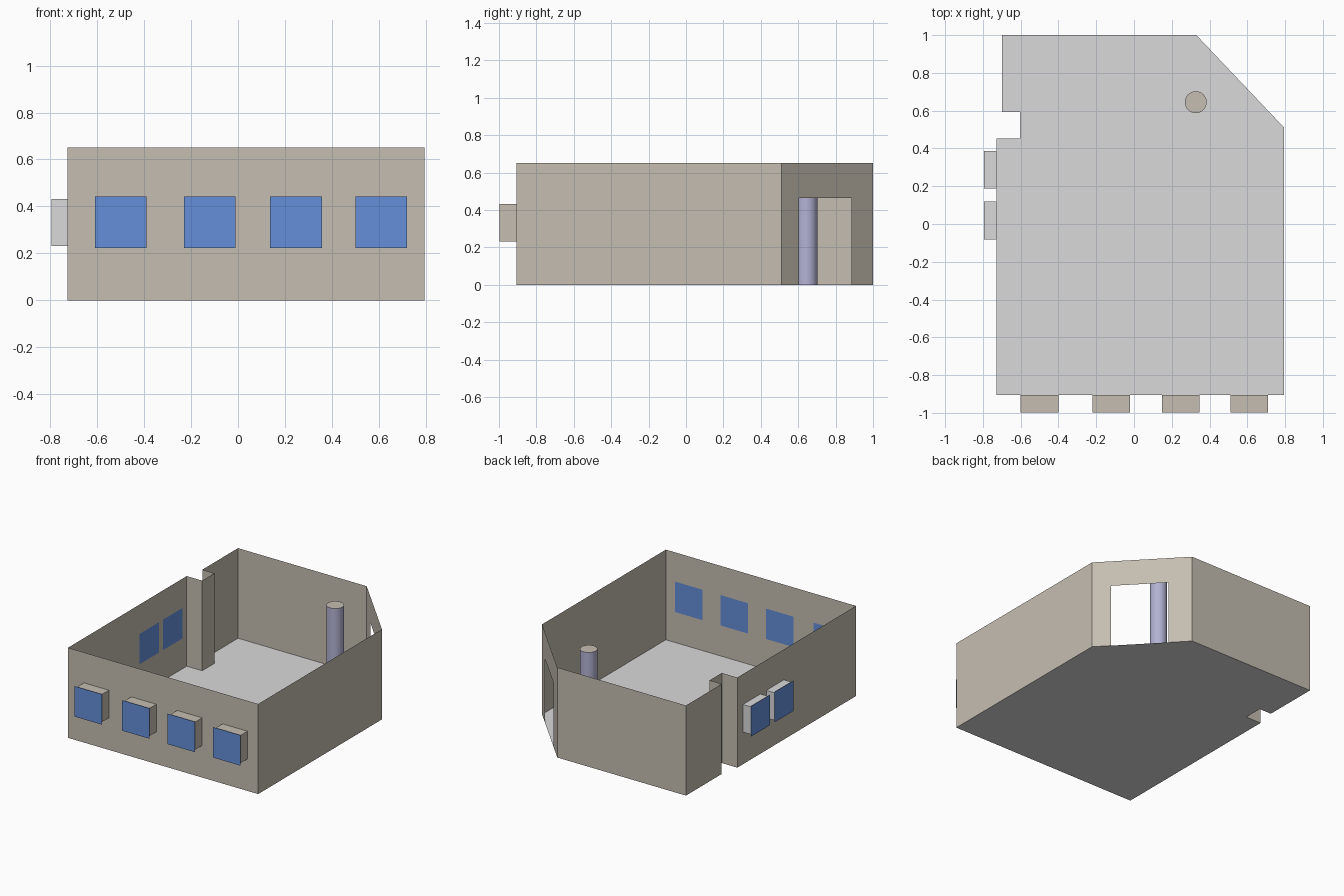
import bpy, bmesh, math
from mathutils import Vector, Matrix

if "Cube" in bpy.data.objects:
    bpy.data.objects.remove(bpy.data.objects["Cube"])

H = 0.652          # wall height


def material(name, rgb):
    m = bpy.data.materials.new(name)
    m.diffuse_color = (*rgb, 1)
    m.use_nodes = True
    m.node_tree.nodes["Principled BSDF"].inputs["Base Color"].default_value = m.diffuse_color
    return m


TAUPE = material("taupe_wall", (0.56, 0.515, 0.44))
GREY = material("light_grey", (0.70, 0.70, 0.70))
BLUE = material("window_blue", (0.13, 0.275, 0.70))
LILAC = material("column_lilac", (0.45, 0.45, 0.66))


def make(name, bm, mats):
    me = bpy.data.meshes.new(name)
    bm.to_mesh(me)
    bm.free()
    for m in mats:
        me.materials.append(m)
    ob = bpy.data.objects.new(name, me)
    bpy.context.collection.objects.link(ob)
    return ob


# Room outline, counter-clockwise from the front left corner
outline = [(-0.727, -0.905), (0.795, -0.905), (0.795, 0.51), (0.33, 1.0), (-0.70, 1.0),
           (-0.70, 0.592), (-0.603, 0.592), (-0.603, 0.452), (-0.727, 0.452)]
DOOR_EDGE, DOOR = 2, (0.19, 0.765, 0.463)   # slanted wall: start, end, height

# Floor
bm = bmesh.new()
bm.faces.new([bm.verts.new((x, y, 0)) for x, y in outline])
make("floor", bm, [GREY])

# Thin walls, with a doorway in the slanted one
bm = bmesh.new()


def panel(a, b, z0=0, z1=H):
    bm.faces.new([bm.verts.new((p.x, p.y, z)) for p, z in ((a, z0), (b, z0), (b, z1), (a, z1))])


for i, p in enumerate(outline):
    a, b = Vector(p), Vector(outline[(i + 1) % len(outline)])
    if i == DOOR_EDGE:
        d0, d1 = a.lerp(b, DOOR[0]), a.lerp(b, DOOR[1])
        panel(a, d0)
        panel(d0, d1, DOOR[2])
        panel(d1, b)
    else:
        panel(a, b)
bmesh.ops.remove_doubles(bm, verts=bm.verts, dist=1e-4)
make("walls", bm, [TAUPE])


# Window: protruding box with a framed pane outside and inside (outward is -y)
def window(name, x, y, depth, angle, box_mat):
    bm = bmesh.new()
    bmesh.ops.create_cube(bm, size=1, matrix=Matrix.Translation((0, -depth / 2, 0))
                          @ Matrix.Diagonal((0.2, depth, 0.2, 1)))
    for py, s in ((-depth - 0.002, 1), (0.003, -1)):
        h = 0.11
        f = bm.faces.new([bm.verts.new((s * u * h, py, v * h))
                          for u, v in ((-1, -1), (1, -1), (1, 1), (-1, 1))])
        rim = bmesh.ops.inset_individual(bm, faces=[f], thickness=0.008)["faces"]
        for r in rim:
            r.material_index = 1
        f.material_index = 2
    ob = make(name, bm, [box_mat, GREY, BLUE])
    ob.location = (x, y, 0.332)
    ob.rotation_euler.z = angle


for i, x in enumerate((-0.50, -0.12, 0.247, 0.61)):
    window(f"front_window_{i + 1}", x, -0.905, 0.093, 0, TAUPE)
for i, y in enumerate((0.287, 0.019)):
    window(f"left_window_{i + 1}", -0.727, y, 0.068, -math.pi / 2, GREY)

# Round column with a wall-coloured top
bm = bmesh.new()
bmesh.ops.create_cone(bm, cap_ends=True, segments=32, radius1=0.058, radius2=0.058, depth=H,
                      matrix=Matrix.Translation((0.327, 0.645, H / 2)))
bm.normal_update()
for f in bm.faces:
    f.material_index = 1 if abs(f.normal.z) > 0.5 else 0
col = make("column", bm, [LILAC, TAUPE])
bpy.context.view_layer.objects.active = col
col.select_set(True)
bpy.ops.object.shade_smooth_by_angle()
